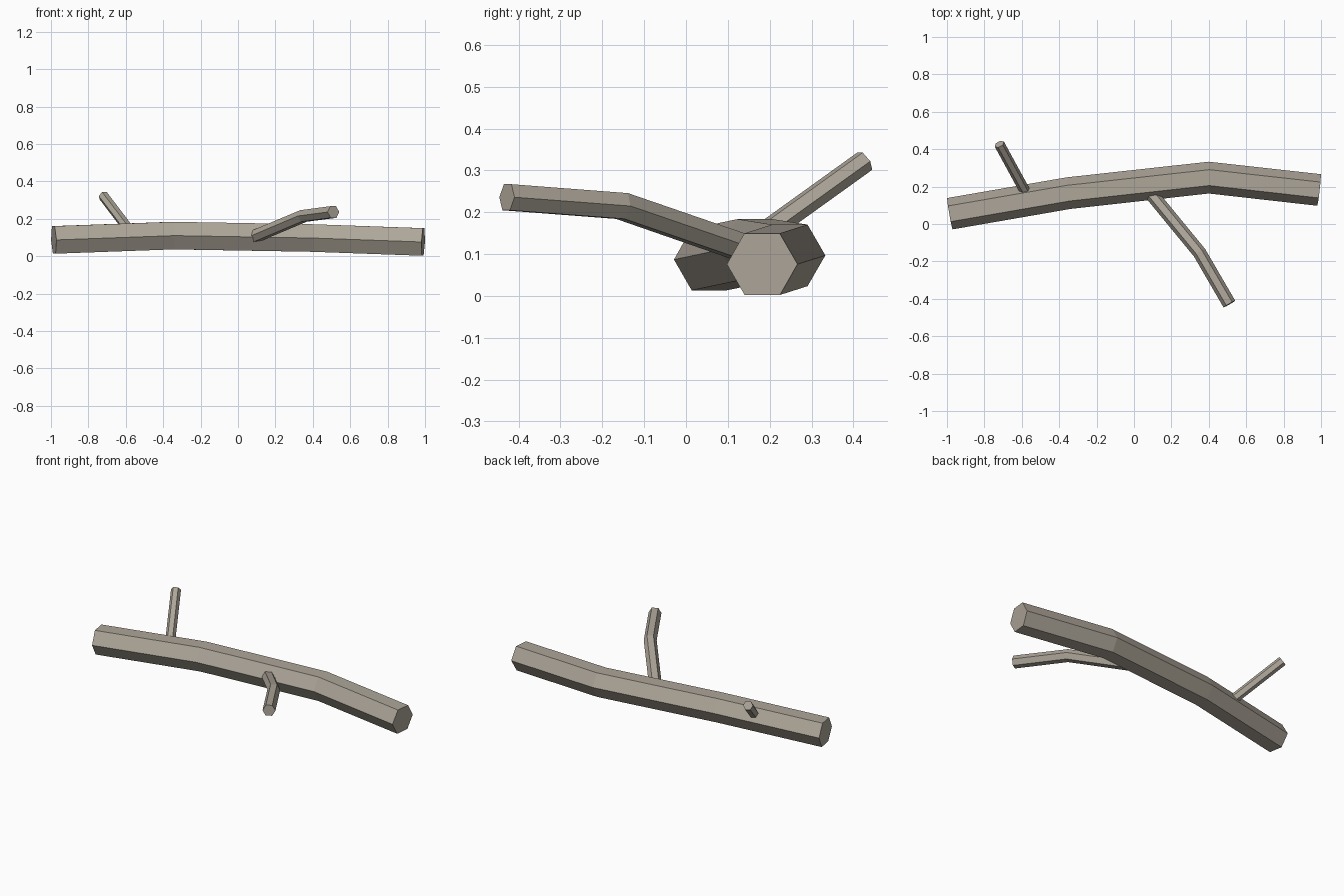
import bpy
import bmesh
import math
from mathutils import Vector

cube = bpy.data.objects.get("Cube")
if cube:
    bpy.data.objects.remove(cube, do_unlink=True)

SIDES = 6

# Single bark colour
bark = bpy.data.materials.new("weathered_bark")
bark.use_nodes = True
bark_colour = (0.42, 0.38, 0.32, 1)
bark.diffuse_color = bark_colour
bark.node_tree.nodes["Principled BSDF"].inputs["Base Color"].default_value = bark_colour


def make_limb(name, path, radius):
    """Sweep a flat-topped hexagon along a bent path and cap both ends."""
    points = [Vector(p) for p in path]
    directions = [(b - a).normalized() for a, b in zip(points, points[1:])]
    bm = bmesh.new()
    rings = []
    for i, point in enumerate(points):
        before = directions[max(i - 1, 0)]
        after = directions[min(i, len(directions) - 1)]
        tangent = (before + after).normalized()
        side = tangent.cross(Vector((0, 0, 1))).normalized()
        up = side.cross(tangent)
        ring = []
        for k in range(SIDES):
            angle = math.tau * k / SIDES
            offset = side * math.cos(angle) + up * math.sin(angle)
            ring.append(bm.verts.new(point + offset * radius))
        rings.append(ring)
    for a, b in zip(rings, rings[1:]):
        for k in range(SIDES):
            n = (k + 1) % SIDES
            bm.faces.new((a[k], a[n], b[n], b[k]))
    bm.faces.new(rings[0])
    bm.faces.new(rings[-1])
    bmesh.ops.recalc_face_normals(bm, faces=bm.faces)
    mesh = bpy.data.meshes.new(name)
    bm.to_mesh(mesh)
    bm.free()
    mesh.materials.append(bark)
    obj = bpy.data.objects.new(name, mesh)
    bpy.context.collection.objects.link(obj)
    return obj


# Main stem lying along x
make_limb("main_stem", [(-0.985, 0.055, 0.087), (-0.35, 0.165, 0.11),
                        (0.4, 0.248, 0.097), (0.99, 0.182, 0.076)], 0.085)

# Bent side branch reaching forward
make_limb("front_branch", [(0.06, 0.2, 0.093), (0.35, -0.153, 0.215),
                           (0.51, -0.428, 0.236)], 0.036)

# Short straight twig rising at the back
make_limb("back_twig", [(-0.555, 0.125, 0.105), (-0.72, 0.427, 0.322)], 0.028)
